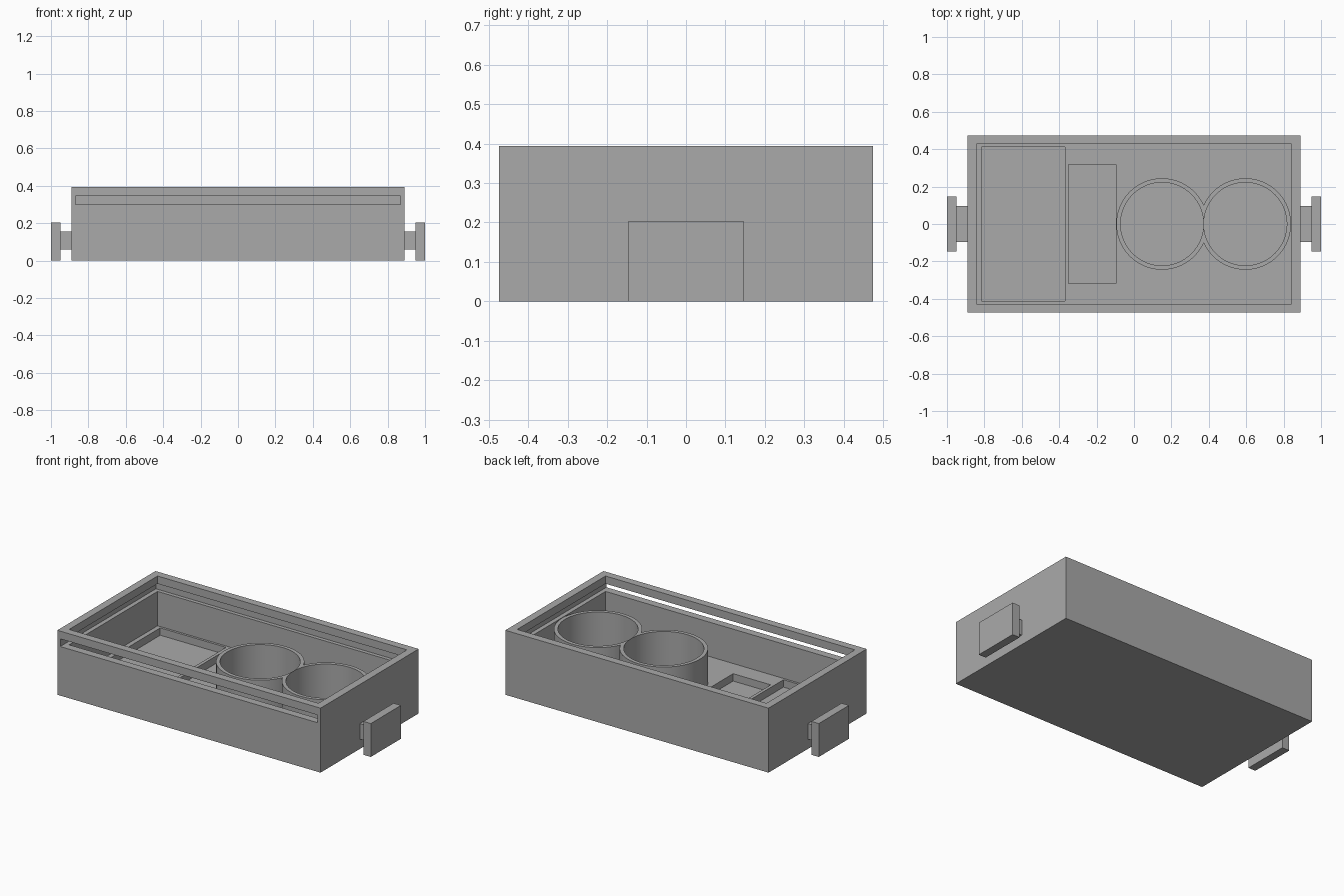
import bpy
import math

if "Cube" in bpy.data.objects:
    bpy.data.objects.remove(bpy.data.objects["Cube"], do_unlink=True)

grey = bpy.data.materials.new("plain grey")
grey.use_nodes = True
COLOUR = (0.4, 0.4, 0.4, 1)
grey.diffuse_color = COLOUR
grey.node_tree.nodes["Principled BSDF"].inputs["Base Color"].default_value = COLOUR


def finish(obj, name):
    obj.name = name
    obj.data.materials.clear()
    obj.data.materials.append(grey)
    return obj


def box(name, x, y, z):
    """Box from (low, high) ranges on each axis."""
    ranges = (x, y, z)
    bpy.ops.mesh.primitive_cube_add(size=1, location=[(a + b) / 2 for a, b in ranges])
    obj = bpy.context.object
    obj.scale = [b - a for a, b in ranges]
    bpy.ops.object.transform_apply(location=True, rotation=False, scale=True)
    return finish(obj, name)


def cylinder(name, x, radius, z):
    bpy.ops.mesh.primitive_cylinder_add(vertices=96, radius=radius, depth=z[1] - z[0],
                                        location=(x, 0, (z[0] + z[1]) / 2))
    bpy.ops.object.transform_apply(location=True, rotation=False, scale=False)
    return finish(bpy.context.object, name)


def combine(obj, other, operation):
    """Apply a boolean and drop the helper."""
    mod = obj.modifiers.new("boolean", "BOOLEAN")
    mod.operation = operation
    mod.solver = "EXACT"
    mod.object = other
    bpy.context.view_layer.objects.active = obj
    bpy.ops.object.modifier_apply(modifier=mod.name)
    bpy.data.objects.remove(other, do_unlink=True)


FLOOR, RECESS, RIM = 0.09, 0.045, 0.394
SLOT = (0.3, 0.347)

# Tray: cavity, lid slot open at the front, two floor recesses
tray = box("tray", (-0.89, 0.89), (-0.474, 0.474), (0, RIM))
cuts = [
    box("cavity", (-0.843, 0.843), (-0.427, 0.427), (FLOOR, 0.5)),
    box("lid_slot", (-0.87, 0.87), (-0.6, 0.45), SLOT),
    box("large_recess", (-0.815, -0.37), (-0.413, 0.413), (RECESS, 0.2)),
    box("small_recess", (-0.35, -0.096), (-0.318, 0.318), (RECESS, 0.2)),
]
for cut in cuts:
    combine(tray, cut, "DIFFERENCE")

# Twin round holders standing on the floor
centres = (0.15, 0.595)
holders = cylinder("round_holders", centres[0], 0.2445, (FLOOR - 0.01, SLOT[0]))
combine(holders, cylinder("second", centres[1], 0.2445, (FLOOR - 0.01, SLOT[0])), "UNION")
for x in centres:
    combine(holders, cylinder("bore", x, 0.222, (0, 0.5)), "DIFFERENCE")
bpy.ops.object.select_all(action="DESELECT")
holders.select_set(True)
bpy.context.view_layer.objects.active = holders
bpy.ops.object.shade_smooth_by_angle(angle=math.radians(30))

# Side handles: a short stem with an end plate
for side, s in (("left", 1), ("right", -1)):
    box(side + "_handle_stem", sorted((s * 0.88, s * 0.955)), (-0.095, 0.095), (0.06, 0.155))
    box(side + "_handle_plate", sorted((s * 0.95, s)), (-0.146, 0.146), (0, 0.204))
